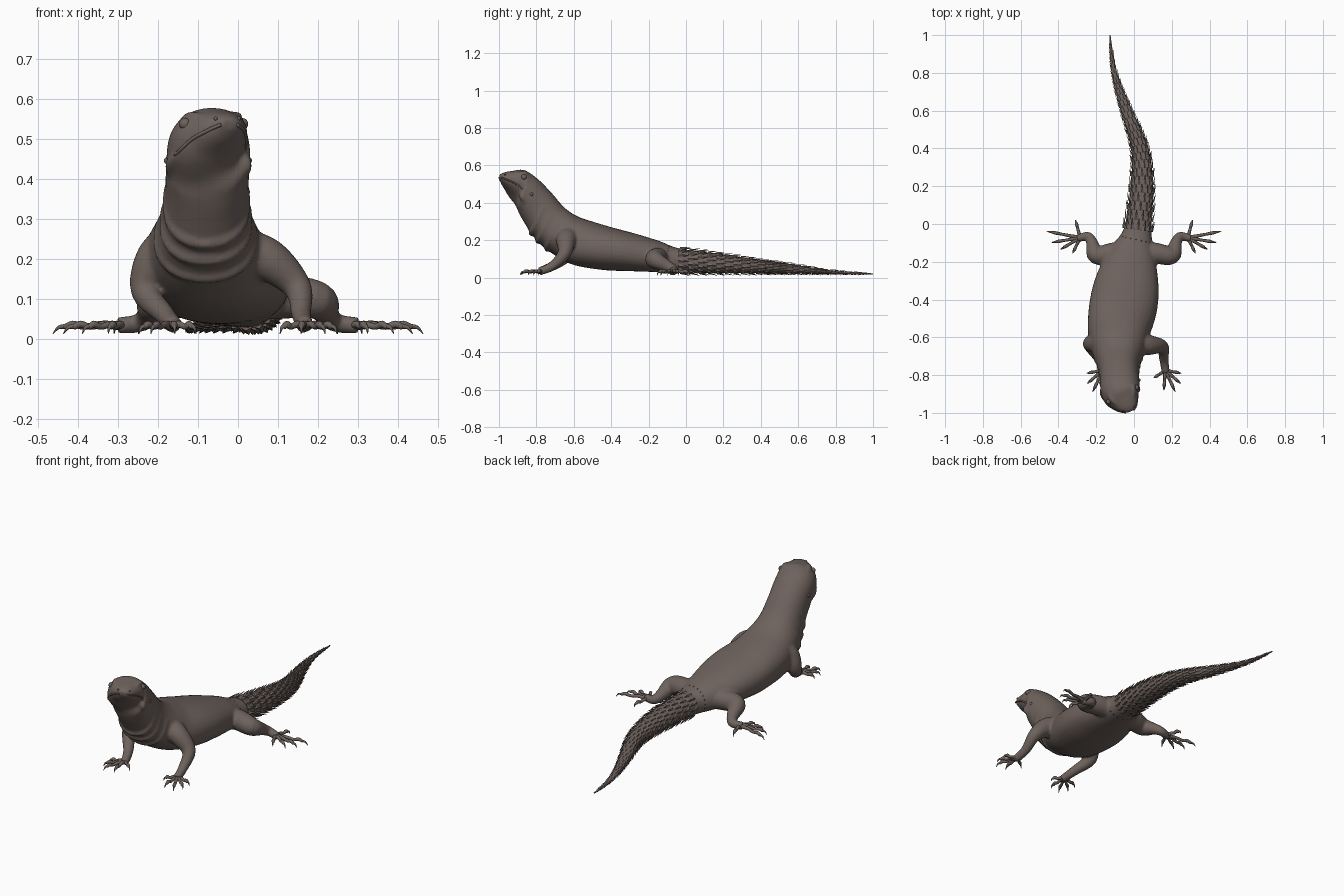
import bpy, bmesh, math
from mathutils import Vector

cube = bpy.data.objects.get("Cube")
if cube:
    bpy.data.objects.remove(cube)

skin = bpy.data.materials.new("brown_grey_skin")
skin.use_nodes = True
skin.diffuse_color = (0.155, 0.122, 0.108, 1)
skin.node_tree.nodes["Principled BSDF"].inputs["Base Color"].default_value = skin.diffuse_color

# Spine stations, nose to tail tip: x, back y, back z, belly y, belly z, half width
SPINE = [
    (-.022, -.995, .55, -.993, .525, .02),
    (-.03, -.97, .563, -.975, .495, .05),
    (-.05, -.92, .572, -.945, .455, .082),
    (-.07, -.865, .575, -.915, .40, .102),
    (-.075, -.795, .53, -.895, .35, .105),
    (-.078, -.72, .455, -.865, .295, .105),
    (-.08, -.65, .375, -.82, .225, .115),
    (-.082, -.58, .328, -.75, .155, .14),
    (-.08, -.5, .30, -.62, .075, .166),
    (-.055, -.4, .27, -.45, .042, .18),
    (-.033, -.28, .238, -.3, .035, .165),
    (-.005, -.15, .198, -.15, .03, .12),
    (.02, -.03, .155, -.03, .028, .073),
    (.042, .2, .125, .2, .025, .06),
    (.03, .4, .095, .4, .024, .045),
    (-.04, .6, .066, .6, .022, .03),
    (-.088, .74, .045, .74, .02, .019),
    (-.115, .86, .033, .86, .018, .011),
    (-.127, 1, .023, 1, .016, .003),
]
TAIL_START, TAIL_END = 11.6, len(SPINE) - 1


def sample(rows, t):
    """Smooth interpolation through rows of numbers."""
    i = max(0, min(int(t), len(rows) - 2))
    u = t - i
    near = [rows[max(0, min(len(rows) - 1, i + k))] for k in (-1, 0, 1, 2)]
    return [b + u / 2 * (c - a + u * (2 * a - 5 * b + 4 * c - d + u * (3 * (b - c) + d - a)))
            for a, b, c, d in zip(*near)]


def spine_centre(t):
    x, ty, tz, by, bz, w = sample(SPINE, t)
    return Vector((x, (ty + by) / 2, (tz + bz) / 2))


def body_point(t, angle, scale=1.0):
    """Point on the skin; angle 0 is the left side, a quarter turn is the back."""
    x, ty, tz, by, bz, w = sample(SPINE, t)
    along = spine_centre(t + .1) - spine_centre(t - .1)
    side = Vector((along.y, -along.x, 0)).normalized() * w
    up = Vector((0, ty - by, tz - bz)) / 2
    c, s = math.cos(angle), math.sin(angle)
    c, s = (math.copysign(abs(v) ** .9, v) for v in (c, s))
    return spine_centre(t) + (side * c + up * s) * scale


def loft(bm, rings):
    rings = [[bm.verts.new(p) for p in ring] for ring in rings]
    n = len(rings[0])
    for a, b in zip(rings, rings[1:]):
        for i in range(n):
            j = (i + 1) % n
            bm.faces.new((a[i], a[j], b[j], b[i]))
    bm.faces.new(rings[0])
    bm.faces.new(rings[-1])


def body_loft(bm, start, end, steps, sides=32):
    loft(bm, [[body_point(start + (end - start) * k / steps, math.tau * i / sides)
               for i in range(sides)] for k in range(steps + 1)])


def tube(bm, path, sides=10, detail=5):
    """Round tube through (x, y, z, radius) points."""
    count = (len(path) - 1) * detail
    pts = [sample(path, k / detail) for k in range(count + 1)]
    pos = [Vector(p[:3]) for p in pts]
    rings, normal, last = [], None, None
    for k, p in enumerate(pos):
        tangent = (pos[min(k + 1, count)] - pos[max(k - 1, 0)]).normalized()
        if normal is None:
            normal = tangent.orthogonal().normalized()
        else:
            normal = last.rotation_difference(tangent) @ normal
        last, other = tangent, tangent.cross(normal)
        r = max(pts[k][3], .0008)
        rings.append([p + r * (normal * math.cos(math.tau * i / sides) + other * math.sin(math.tau * i / sides))
                      for i in range(sides)])
    loft(bm, rings)


def ball(bm, centre, radius):
    made = bmesh.ops.create_uvsphere(bm, u_segments=16, v_segments=10, radius=radius)
    bmesh.ops.translate(bm, verts=made["verts"], vec=centre)


def finish(bm, name, smooth=True):
    bmesh.ops.recalc_face_normals(bm, faces=bm.faces)
    for f in bm.faces:
        f.smooth = smooth
    mesh = bpy.data.meshes.new(name)
    bm.to_mesh(mesh)
    bm.free()
    mesh.materials.append(skin)
    obj = bpy.data.objects.new(name, mesh)
    bpy.context.collection.objects.link(obj)
    return obj


def mirrored(path):
    return [(-p[0], *p[1:]) for p in path]


# Torso, head and limbs, fused into one skin
bm = bmesh.new()
body_loft(bm, 0, 12.2, 72)
left_arm = [(-.02, -.62, .22, .06), (.07, -.64, .20, .055), (.148, -.65, .13, .036),
            (.158, -.715, .062, .025), (.168, -.785, .033, .022)]
right_arm = [(-.15, -.6, .24, .06), (-.205, -.63, .20, .052), (-.232, -.64, .12, .037),
             (-.185, -.715, .062, .026), (-.16, -.785, .033, .022)]
left_leg = [(.03, -.14, .10, .055), (.12, -.155, .105, .055), (.2, -.165, .095, .048),
            (.222, -.1, .062, .032), (.245, -.065, .04, .024), (.3, -.077, .033, .021)]
for limb in (left_arm, right_arm, left_leg, mirrored(left_leg)):
    tube(bm, limb, 16)

# Throat folds
for t in (5.3, 5.9, 6.5):
    fold = []
    for k in range(13):
        a = -math.pi * (k / 12 * 1.1 - .05)
        fold.append((*body_point(t - .55 * math.sin(a), a, .97), .006 + .01 * abs(math.sin(a))))
    tube(bm, fold, 8, 3)

# Brow ridges and shoulder of the jaw
for side in (1, -1):
    def head(t, degrees, scale=1.0):
        a = math.radians(degrees)
        return body_point(t, a if side > 0 else math.pi - a, scale)
    tube(bm, [(*head(1.7 + .35 * k, 47, .96), .005 + .008 * math.sin(math.pi * k / 4)) for k in range(5)])
    tube(bm, [(*head(2.7 + .35 * k, -22, .96), .004 + .012 * math.sin(math.pi * k / 4)) for k in range(5)])
body = finish(bm, "body_and_limbs")
remesh = body.modifiers.new("fuse", 'REMESH')
remesh.mode = 'VOXEL'
remesh.voxel_size = .0075
remesh.use_smooth_shade = True
relax = body.modifiers.new("relax", 'SMOOTH')
relax.iterations = 4

# Mouth line, eyes, nostrils and ears
mouth, eyes, holes = bmesh.new(), bmesh.new(), bmesh.new()
for side in (1, -1):
    def head(t, degrees, scale=1.0):
        a = math.radians(degrees)
        return body_point(t, a if side > 0 else math.pi - a, scale)
    tube(mouth, [(*head(.1 + .4 * k, -6 - 2 * k, .985), .0045) for k in range(8)], 8, 3)
    ball(eyes, head(2.5, 27, .95), .015)
    ball(holes, head(.75, 42, .97), .005)
    ball(holes, head(4.1, 6, .97), .009)
finish(mouth, "lips")
finish(eyes, "eyes")
finish(holes, "nostrils_and_ears")

# Tail core
bm = bmesh.new()
body_loft(bm, TAIL_START, TAIL_END, 50, 20)
finish(bm, "tail")

# Tail scales: staggered rings of keeled, backswept spikes
stations = [TAIL_START + (TAIL_END - TAIL_START) * k / 600 for k in range(601)]


def station_at(y):
    return min(stations, key=lambda t: abs(spine_centre(t).y - y))


bm = bmesh.new()
y, ring = -.03, 0
while y < .96:
    step = .02 + .03 * (1 - y)
    t, t_next = station_at(y), station_at(min(y + step * 1.15, 1))
    n = 16 if y < .5 else 12 if y < .75 else 8
    lift = .003 + .015 * (1 - y)
    for i in range(n):
        a, half = math.tau * (i + ring % 2 / 2) / n, math.pi / n
        outward = (body_point(t, a) - spine_centre(t)).normalized()
        points = [body_point(t, a - half), body_point(t, a) + outward * lift * .45,
                  body_point(t, a + half), body_point(t_next, a) + outward * lift]
        left, keel, right, tip = (bm.verts.new(p) for p in points)
        for face in ((left, keel, tip), (keel, right, tip), (left, tip, right), (left, right, keel)):
            bm.faces.new(face)
    y, ring = y + step, ring + 1
finish(bm, "tail_scales", smooth=False)


# Toes and claws
def foot(name, base, tips, side, radius):
    toes, claws = bmesh.new(), bmesh.new()
    base = Vector((*base, .033))
    for tip in tips:
        end = Vector((*tip, .02))
        at = lambda f, z, r: (*(base.lerp(end, f).xy), z, r)
        toe = [at(0, .03, radius * 1.3), at(.3, .036, radius), at(.55, .03, radius * .85),
               at(.72, .036, radius), at(.84, .028, radius * .75)]
        claw = [at(.8, .031, radius * .75), at(.92, .028, radius * .5), at(1, .012, .0008)]
        for mesh, path in ((toes, toe), (claws, claw)):
            tube(mesh, path if side > 0 else mirrored(path), 8, 4)
    finish(toes, name + "_toes")
    finish(claws, name + "_claws")


FRONT = [(.25, -.79), (.248, -.845), (.218, -.888), (.158, -.88), (.105, -.815)]
HIND = [(.31, .022), (.463, -.038), (.437, -.098), (.39, -.135), (.325, -.155)]
for side, label in ((1, "left"), (-1, "right")):
    foot("front_" + label, (.166, -.775), FRONT, side, .009)
    foot("hind_" + label, (.285, -.073), HIND, side, .009)
